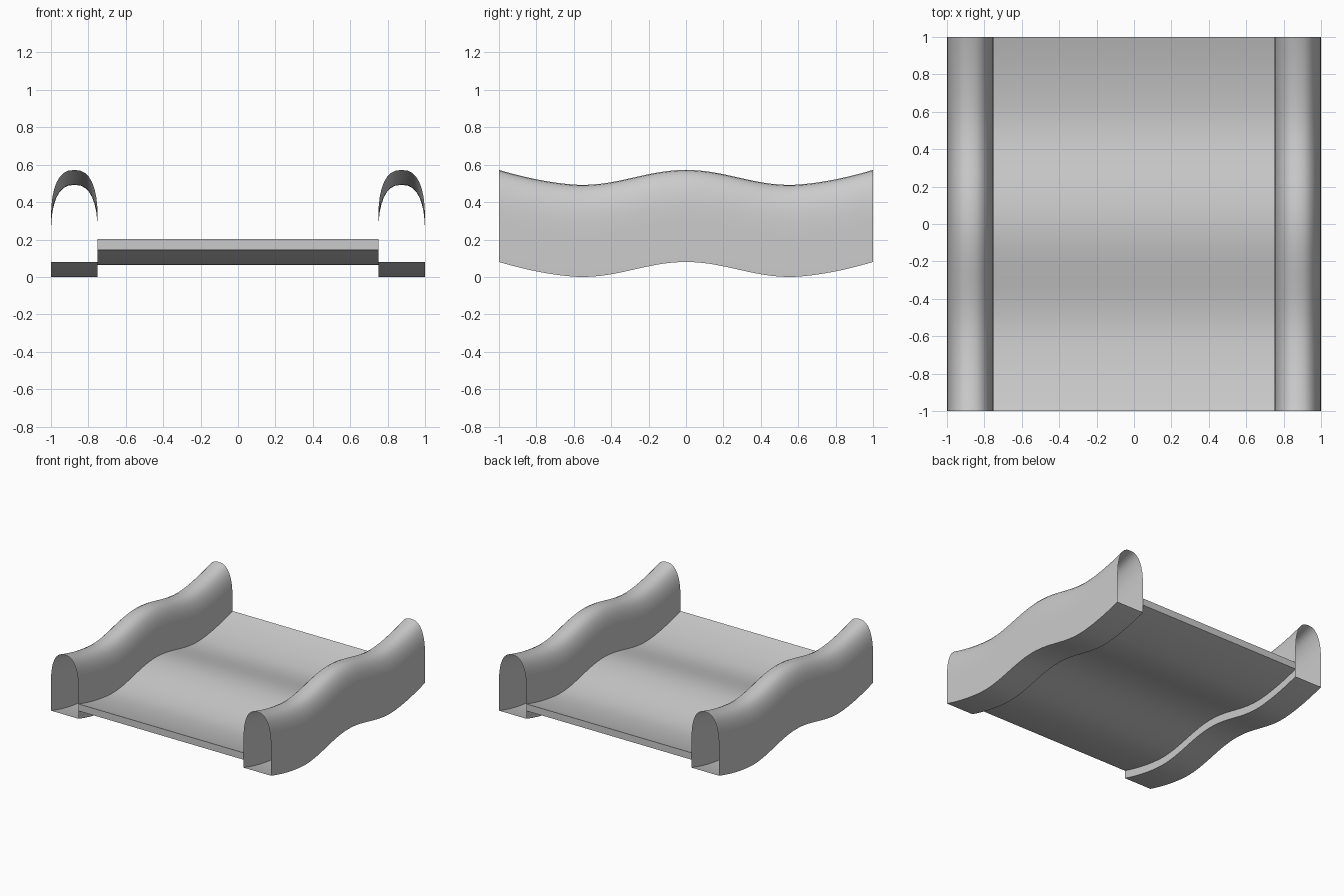
import bpy, bmesh
from math import cos, sin, pi

if "Cube" in bpy.data.objects:
    bpy.data.objects.remove(bpy.data.objects["Cube"])

STEPS = 48
MIN_Y = 0.555   # where the wave is lowest
AMP = 0.08


def wave(y):
    """Height of the wavy path at y."""
    a = abs(y)
    if a < MIN_Y:
        return AMP * (1 + cos(pi * a / MIN_Y)) / 2
    return AMP * ((a - MIN_Y) / (1 - MIN_Y)) ** 1.65


def sweep(name, profile, caps):
    """Carry a closed x-z profile along the wave from front to back."""
    bm = bmesh.new()
    rings = []
    for i in range(STEPS + 1):
        y = -1 + 2 * i / STEPS
        rings.append([bm.verts.new((x, y, z + wave(y))) for x, z in profile])
    n = len(profile)
    for a, b in zip(rings, rings[1:]):
        for j in range(n):
            k = (j + 1) % n
            bm.faces.new((a[j], a[k], b[k], b[j]))
    if caps:
        bm.faces.new(rings[0])
        bm.faces.new(rings[-1])
    bmesh.ops.recalc_face_normals(bm, faces=bm.faces)
    mesh = bpy.data.meshes.new(name)
    bm.to_mesh(mesh)
    bm.free()
    obj = bpy.data.objects.new(name, mesh)
    bpy.context.collection.objects.link(obj)
    bpy.ops.object.select_all(action='DESELECT')
    obj.select_set(True)
    bpy.context.view_layer.objects.active = obj
    bpy.ops.object.shade_smooth_by_angle(angle=0.6)
    return obj


# Deck: closed slab between the rails
sweep("deck", [(-0.75, 0.065), (0.75, 0.065), (0.75, 0.122), (-0.75, 0.122)], True)

# Side rails: hollow, open-ended, flat floor and rounded top
arch = []
for i in range(17):
    t = pi * i / 16
    c, s = cos(t), sin(t)
    x = 0.875 + 0.125 * (1 if c > 0 else -1) * abs(c) ** (2 / 2.5)
    arch.append((x, 0.22 + 0.272 * max(s, 0) ** (2 / 2.5)))
rails = sweep("side_rails", [(0.75, 0), (1, 0)] + arch, False)
rails.modifiers.new("Mirror", 'MIRROR').use_axis[0] = True
